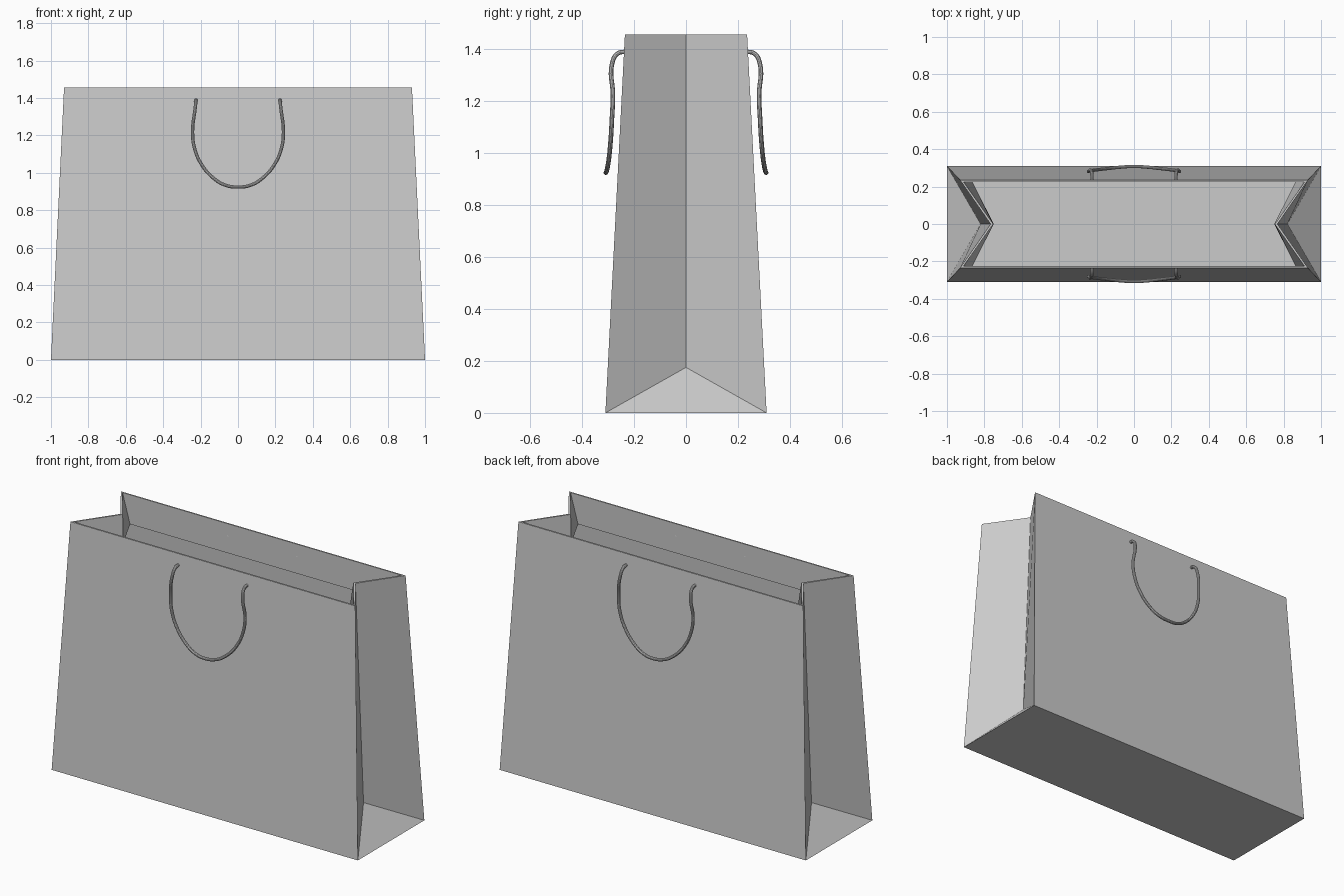
import bpy, bmesh

if "Cube" in bpy.data.objects:
    bpy.data.objects.remove(bpy.data.objects["Cube"])

TOP = 1.455


def loop(cx, cy, ax, z):
    """Six-point outline of the bag mouth with the pinched gusset creases."""
    return [(-cx, -cy, z), (cx, -cy, z), (ax, 0, z), (cx, cy, z), (-cx, cy, z), (-ax, 0, z)]


def make_sheet(name, verts, faces, thickness, offset):
    me = bpy.data.meshes.new(name)
    me.from_pydata(verts, [], faces)
    bm = bmesh.new()
    bm.from_mesh(me)
    bmesh.ops.recalc_face_normals(bm, faces=bm.faces)
    bm.to_mesh(me)
    bm.free()
    ob = bpy.data.objects.new(name, me)
    bpy.context.collection.objects.link(ob)
    mod = ob.modifiers.new("paper_thickness", 'SOLIDIFY')
    mod.thickness = thickness
    mod.offset = offset
    mod.use_even_offset = True
    return ob


# six wall panels joining two outlines (lower 0-5, upper 6-11)
walls = [(i, (i + 1) % 6, (i + 1) % 6 + 6, i + 6) for i in range(6)]

# bag body: tapered walls, gusset creases stop above the base
lower = loop(1.0, 0.31, 0.82, 0)
for i in (2, 5):
    lower[i] = (lower[i][0], 0, 0.175)
base = [(0, 4, 3, 1), (1, 3, 2), (4, 0, 5)]
make_sheet("bag_body", lower + loop(0.93, 0.235, 0.767, TOP), walls + base, 0.007, -1)

# hem folded down inside the mouth
make_sheet("inner_hem",
           loop(0.87, 0.232, 0.753, 1.28) + loop(0.917, 0.228, 0.756, TOP),
           walls, 0.005, 0)

# cord handles: half path mirrored in x, then front and back
half = [(0.225, 0.228, 1.389), (0.225, 0.262, 1.383), (0.229, 0.284, 1.345),
        (0.243, 0.281, 1.22), (0.232, 0.285, 1.13), (0.195, 0.290, 1.045),
        (0.135, 0.297, 0.975), (0.07, 0.304, 0.935)]
path = half + [(0, 0.308, 0.924)] + [(-x, y, z) for x, y, z in reversed(half)]


def make_handle(name, side):
    cu = bpy.data.curves.new(name, 'CURVE')
    cu.dimensions = '3D'
    cu.bevel_depth = 0.009
    cu.bevel_resolution = 3
    cu.resolution_u = 6
    cu.use_fill_caps = True
    sp = cu.splines.new('BEZIER')
    sp.bezier_points.add(len(path) - 1)
    for p, (x, y, z) in zip(sp.bezier_points, path):
        p.co = (x, side * y, z)
        p.handle_left_type = p.handle_right_type = 'AUTO'
    ob = bpy.data.objects.new(name, cu)
    bpy.context.collection.objects.link(ob)
    bpy.ops.object.select_all(action='DESELECT')
    ob.select_set(True)
    bpy.context.view_layer.objects.active = ob
    bpy.ops.object.convert(target='MESH')
    bpy.ops.object.shade_smooth_by_angle()


make_handle("front_handle", -1)
make_handle("back_handle", 1)
